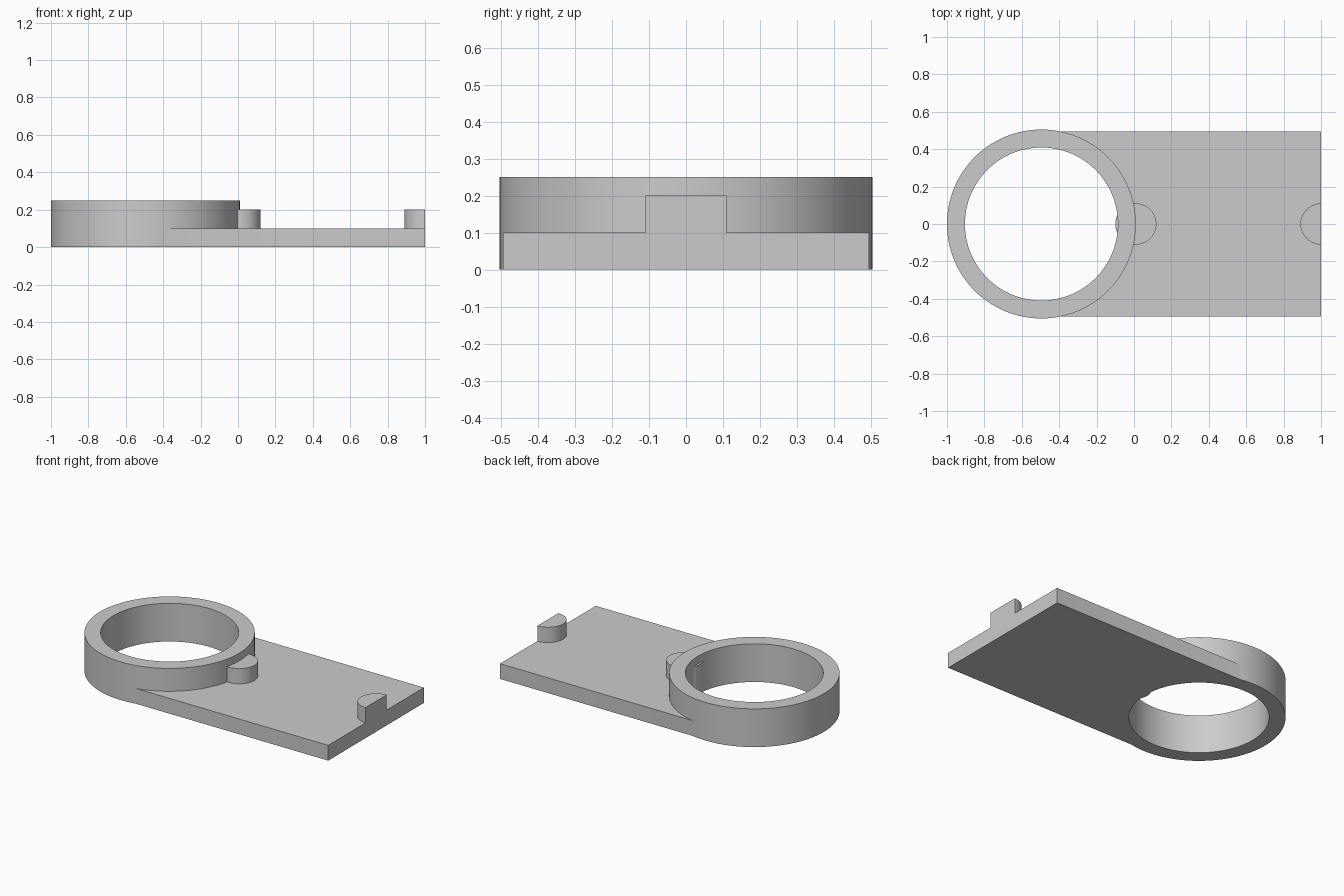
import bpy, math

if "Cube" in bpy.data.objects:
    bpy.data.objects.remove(bpy.data.objects["Cube"])

grey = bpy.data.materials.new("light grey")
grey.diffuse_color = (0.6, 0.6, 0.6, 1)
grey.use_nodes = True
grey.node_tree.nodes["Principled BSDF"].inputs["Base Color"].default_value = grey.diffuse_color

RING_X, OUTER, INNER = -0.495, 0.505, 0.409
HALF_WIDTH, PLATE_H, RING_H, PEG_H = 0.495, 0.10, 0.25, 0.20
PEG_R = 0.11


def arc(cx, r, start, end, n, closed=False):
    """Points along an arc centred on the x axis."""
    count = n if closed else n + 1
    return [(cx + r * math.cos(a), r * math.sin(a))
            for a in (start + (end - start) * i / n for i in range(count))]


def prism(name, outline, z0, z1):
    """Extrude a counter-clockwise outline from z0 to z1."""
    n = len(outline)
    verts = [(x, y, z) for z in (z0, z1) for x, y in outline]
    faces = [tuple(reversed(range(n))), tuple(range(n, 2 * n))]
    faces += [(i, (i + 1) % n, n + (i + 1) % n, n + i) for i in range(n)]
    mesh = bpy.data.meshes.new(name)
    mesh.from_pydata(verts, [], faces)
    mesh.materials.append(grey)
    obj = bpy.data.objects.new(name, mesh)
    bpy.context.collection.objects.link(obj)
    return obj


def combine(target, other, operation):
    """Apply a boolean and discard the second solid."""
    mod = target.modifiers.new(operation.lower(), 'BOOLEAN')
    mod.operation, mod.object, mod.solver = operation, other, 'EXACT'
    bpy.context.view_layer.objects.active = target
    bpy.ops.object.modifier_apply(modifier=mod.name)
    bpy.data.objects.remove(other)


TAU = 2 * math.pi

# Flat plate, joined to the tall round collar
bracket = prism("bracket", [(RING_X, -HALF_WIDTH), (1, -HALF_WIDTH),
                            (1, HALF_WIDTH), (RING_X, HALF_WIDTH)], 0, PLATE_H)
collar = prism("collar", arc(RING_X, OUTER, 0, TAU, 128, True), 0, RING_H)
combine(bracket, collar, 'UNION')

# Through hole in the collar
bore = prism("bore", arc(RING_X, INNER, 0, TAU, 128, True), -0.1, 0.4)
combine(bracket, bore, 'DIFFERENCE')

# Round peg against the collar, poking slightly into the bore
inner_peg = prism("inner_peg", arc(0.01, PEG_R, 0, TAU, 64, True), 0, PEG_H)
combine(bracket, inner_peg, 'UNION')

# Half-round peg flush with the plate end
end_peg = prism("end_peg", arc(1, PEG_R, math.pi / 2, 1.5 * math.pi, 32), 0, PEG_H)
combine(bracket, end_peg, 'UNION')

# Smooth curved walls, keep edges sharp
bpy.ops.object.select_all(action='DESELECT')
bracket.select_set(True)
bpy.context.view_layer.objects.active = bracket
bpy.ops.object.shade_smooth_by_angle(angle=math.radians(20))
